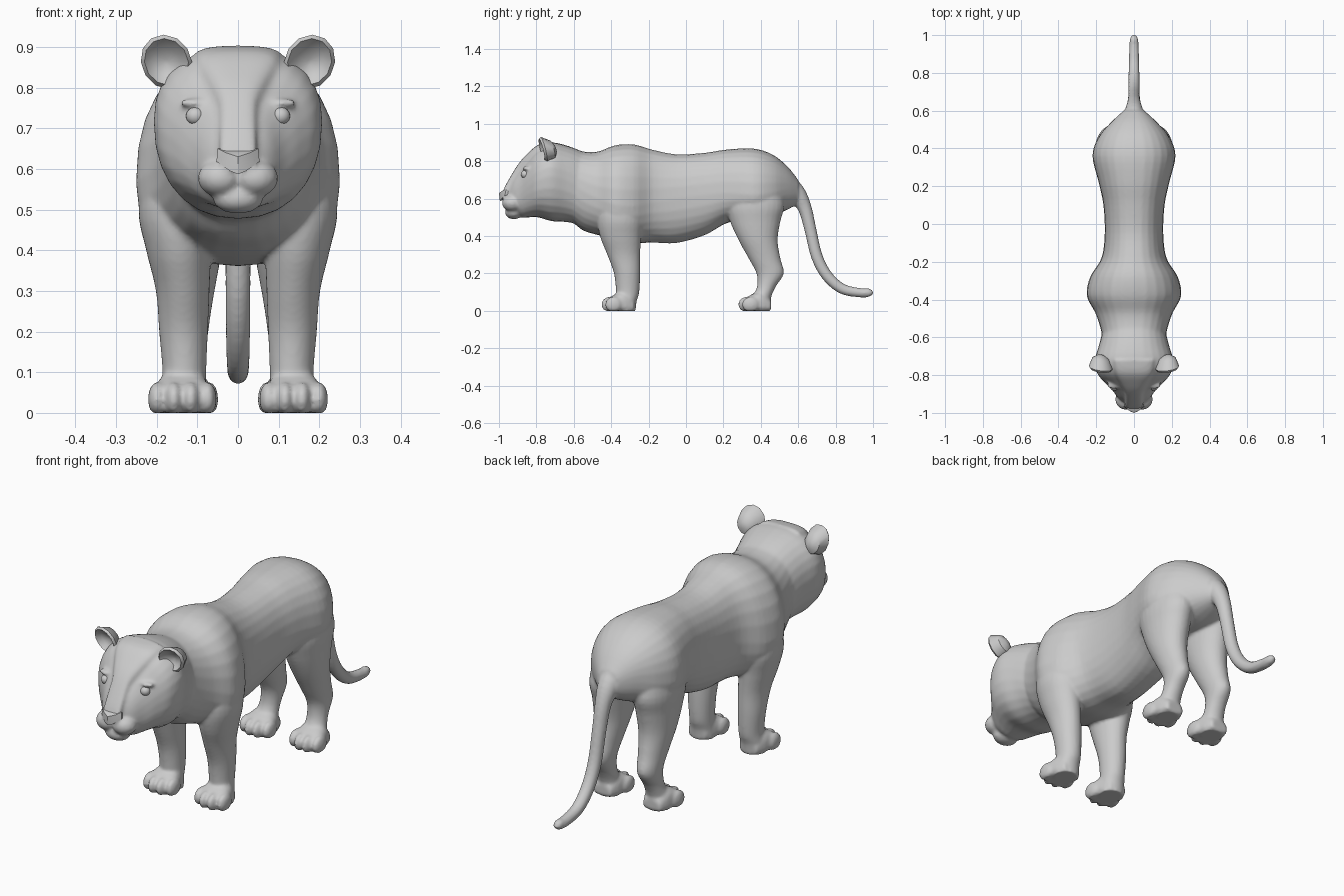
import bpy, bmesh, math
from mathutils import Vector, Matrix

if "Cube" in bpy.data.objects:
    bpy.data.objects.remove(bpy.data.objects["Cube"])

SEG = 28
grey = bpy.data.materials.new("plain_grey")
grey.diffuse_color = (0.6, 0.6, 0.6, 1)
grey.use_nodes = True
grey.node_tree.nodes["Principled BSDF"].inputs["Base Color"].default_value = grey.diffuse_color


def spline(stations, steps=4):
    """Catmull-Rom interpolation of a list of number tuples."""
    p = [stations[0]] + stations + [stations[-1]]
    out = []
    for i in range(1, len(p) - 2):
        for s in range(steps):
            t = s / steps
            out.append([0.5 * (2 * b + (c - a) * t + (2 * a - 5 * b + 4 * c - d) * t * t
                               + (3 * b - a - 3 * c + d) * t ** 3)
                        for a, b, c, d in zip(*p[i - 1:i + 3])])
    return out + [list(stations[-1])]


def skin(bm, rings):
    """Bridge equal rings of points and cap both ends."""
    loops = [[bm.verts.new(v) for v in ring] for ring in rings]
    faces = [bm.faces.new(loops[0]), bm.faces.new(loops[-1])]
    for a, b in zip(loops, loops[1:]):
        n = len(a)
        for i in range(n):
            faces.append(bm.faces.new((a[i], a[(i + 1) % n], b[(i + 1) % n], b[i])))
    bmesh.ops.recalc_face_normals(bm, faces=faces)


def spow(v, e):
    return math.copysign(abs(v) ** e, v)


def angles():
    return [2 * math.pi * i / SEG for i in range(SEG)]


def loft_y(bm, stations, e=0.88, x0=0.0):
    """Stations along y: (y, top, bottom, half width, height of widest point)."""
    rings = []
    for y, top, bot, w, zw in spline(stations):
        ring = []
        for a in angles():
            c, s = spow(math.cos(a), e), spow(math.sin(a), e)
            ring.append((x0 + w * c, y, zw + s * (top - zw if s > 0 else zw - bot)))
        rings.append(ring)
    skin(bm, rings)


def loft_z(bm, stations, side):
    """Stations along z: (z, centre y, half depth, centre x, half width)."""
    skin(bm, [[(side * (xc + hx * math.cos(a)), yc + hy * math.sin(a), z) for a in angles()]
              for z, yc, hy, xc, hx in spline(stations)])


def ball(bm, centre, radii):
    m = Matrix.Translation(centre) @ Matrix.Diagonal((*radii, 1))
    made = bmesh.ops.create_uvsphere(bm, u_segments=20, v_segments=12, radius=1, matrix=m)
    for v in made["verts"]:
        v.co.z = max(v.co.z, 0)


def paw(bm, x, y):
    """Flat-soled foot with four toes; y is the front of the toes."""
    loft_y(bm, [(y + .175, .055, 0, .045, .02), (y + .13, .10, 0, .064, .025),
                (y + .08, .092, 0, .073, .025), (y + .035, .065, 0, .074, .025)], 0.7, x)
    for dx, back in ((-.062, .02), (-.021, 0), (.021, 0), (.062, .02)):
        ball(bm, (x + dx, y + .045 + back, .034), (.0225, .046, .042))


def finish(bm, name, angle=40):
    me = bpy.data.meshes.new(name)
    bm.to_mesh(me)
    bm.free()
    ob = bpy.data.objects.new(name, me)
    bpy.context.collection.objects.link(ob)
    me.materials.append(grey)
    bpy.ops.object.select_all(action='DESELECT')
    ob.select_set(True)
    bpy.context.view_layer.objects.active = ob
    bpy.ops.object.shade_smooth_by_angle(angle=math.radians(angle))
    return ob


bm = bmesh.new()
# Torso from neck to rump
loft_y(bm, [(-.72, .88, .50, .15, .70), (-.62, .872, .48, .165, .68),
            (-.55, .852, .43, .178, .64), (-.47, .852, .405, .205, .60),
            (-.38, .885, .38, .25, .57), (-.28, .89, .362, .232, .56),
            (-.18, .862, .365, .172, .58), (-.05, .837, .363, .155, .60),
            (.10, .845, .405, .162, .62), (.22, .863, .47, .187, .63),
            (.36, .868, .50, .22, .62), (.46, .837, .51, .188, .63),
            (.54, .775, .54, .12, .65), (.60, .70, .575, .055, .64)])
# Skull and cheeks
loft_y(bm, [(-.95, .66, .56, .05, .60), (-.92, .72, .53, .085, .61),
            (-.88, .775, .50, .115, .63), (-.84, .82, .50, .155, .67),
            (-.79, .875, .50, .195, .70), (-.72, .90, .48, .207, .72),
            (-.64, .885, .475, .185, .70), (-.56, .855, .46, .165, .66)])
# Forehead and bridge of the nose
loft_y(bm, [(-.98, .635, .60, .045, .615), (-.96, .68, .60, .046, .65),
            (-.90, .78, .62, .046, .745), (-.85, .838, .65, .07, .80),
            (-.79, .888, .70, .10, .85), (-.72, .904, .75, .11, .87)], 0.7)
# Chin
ball(bm, (0, -.92, .527), (.062, .048, .037))
# Tail
path = spline([(.50, .72, .05), (.585, .635, .05), (.635, .55, .037), (.665, .435, .032),
               (.70, .29, .031), (.755, .187, .03), (.835, .118, .028), (.93, .097, .025),
               (.98, .098, .022), (1.0, .10, .009)])
rings = []
for i, (y, z, r) in enumerate(path):
    a, b = path[max(i - 1, 0)], path[min(i + 1, len(path) - 1)]
    t = Vector((0, b[0] - a[0], b[1] - a[1])).normalized()
    n = Vector((0, -t.z, t.y))
    rings.append([Vector((0, y, z)) + r * (math.cos(q) * Vector((1, 0, 0)) + math.sin(q) * n)
                  for q in angles()])
skin(bm, rings)
for s in (-1, 1):
    # Muzzle pads and brows
    ball(bm, (s * .043, -.928, .577), (.056, .056, .046))
    ball(bm, (s * .105, -.852, .762), (.04, .022, .011))
    # Front legs
    loft_z(bm, [(.64, -.37, .09, .14, .085), (.50, -.355, .12, .152, .093),
                (.40, -.35, .11, .146, .08), (.30, -.333, .088, .136, .066),
                (.20, -.315, .07, .134, .06), (.10, -.312, .062, .132, .054),
                (.05, -.32, .056, .135, .058), (0, -.325, .056, .135, .06)], s)
    paw(bm, s * .137, -.452)
    # Hind legs
    loft_z(bm, [(.70, .37, .12, .10, .09), (.57, .37, .155, .115, .095),
                (.48, .37, .135, .116, .088), (.38, .385, .105, .119, .076),
                (.28, .42, .085, .121, .06), (.20, .45, .073, .123, .05),
                (.13, .43, .05, .126, .046), (.07, .405, .05, .13, .052),
                (0, .40, .05, .13, .055)], s)
    paw(bm, s * .133, .28)

# Fuse the overlapping volumes into one continuous skin
body = finish(bm, "body")
remesh = body.modifiers.new("fuse", 'REMESH')
remesh.mode = 'VOXEL'
remesh.voxel_size = 0.008
remesh.use_smooth_shade = True
soften = body.modifiers.new("soften", 'SMOOTH')
soften.factor = 0.5
soften.iterations = 4
for mod in ("fuse", "soften"):
    bpy.ops.object.modifier_apply(modifier=mod)
if not body.data.materials:
    body.data.materials.append(grey)

# Nose wedge
bm = bmesh.new()
for x, y, z in ((.05, -.962, .65), (.053, -.968, .618), (.03, -.985, .64), (.02, -.992, .595),
                (.04, -.92, .62)):
    for s in (-1, 1):
        bm.verts.new((s * x, y, z))
bm.verts.new((0, -1.0, .63))
bm.verts.new((0, -.995, .587))
bmesh.ops.convex_hull(bm, input=bm.verts)
finish(bm, "nose", 20)

for s, label in ((-1, "left"), (1, "right")):
    # Eye
    bm = bmesh.new()
    ball(bm, (s * .105, -.86, .73), (.023, .022, .022))
    finish(bm, "eye_" + label)
    # Cupped ear: domed back, rim and hollow front
    bm = bmesh.new()
    rings = []
    for k, y in ((.25, -.695), (.7, -.712), (1, -.76), (.86, -.772), (.55, -.748), (.1, -.738)):
        ring = []
        for i in range(12):
            a = 2 * math.pi * i / 12
            x, z = .063 * k * math.cos(a), .067 * k * math.sin(a)
            ring.append((s * (.176 + x + .1 * z), y - .25 * z + .15 * x, .863 + z))
        rings.append(ring)
    skin(bm, rings)
    finish(bm, "ear_" + label)
